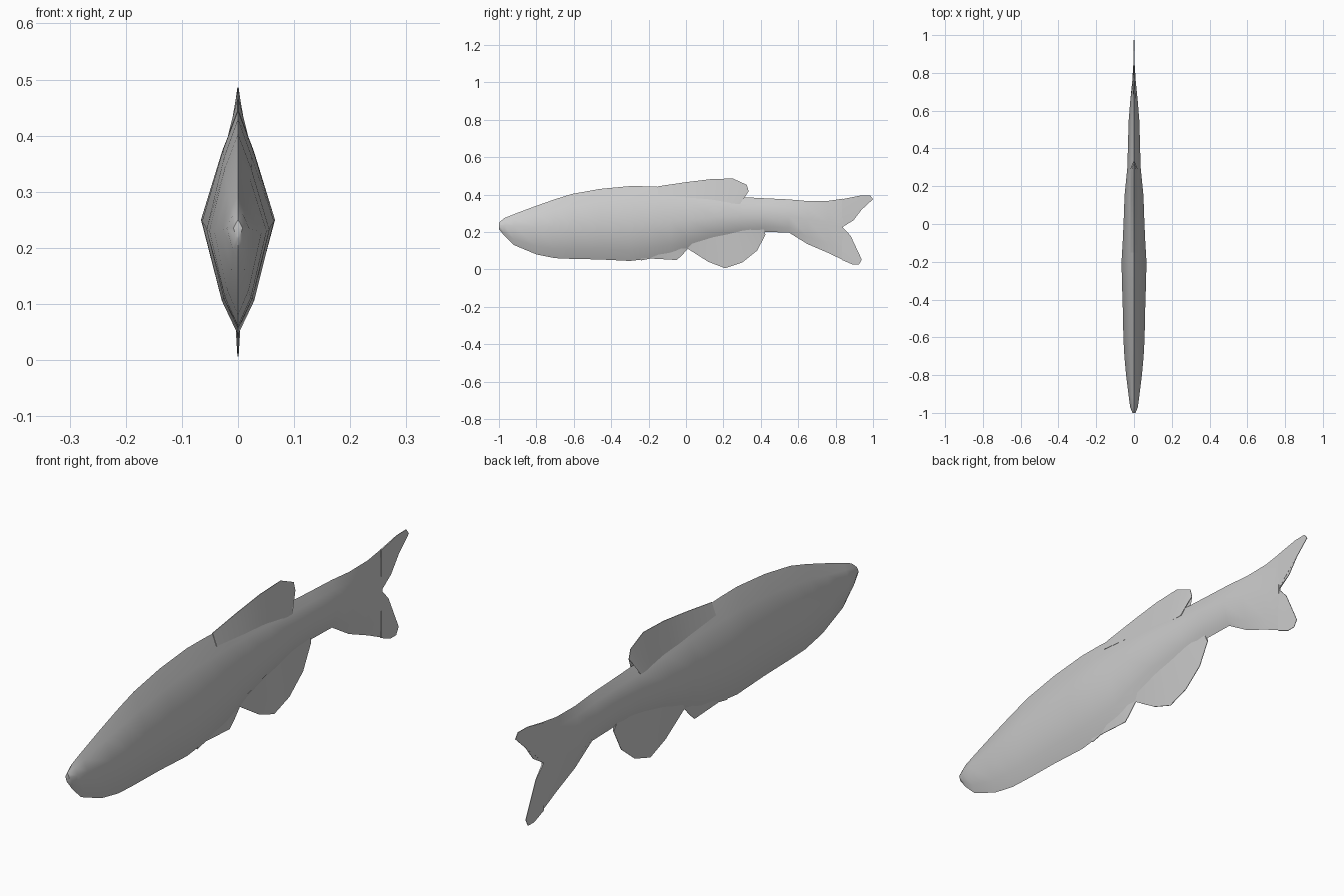
import bpy, bmesh, math

cube = bpy.data.objects.get("Cube")
if cube:
    bpy.data.objects.remove(cube, do_unlink=True)

grey = bpy.data.materials.new("plain grey")
grey.use_nodes = True
grey.diffuse_color = (0.6, 0.6, 0.6, 1)
grey.node_tree.nodes["Principled BSDF"].inputs["Base Color"].default_value = (0.6, 0.6, 0.6, 1)


def finish(name, bm, angle):
    bmesh.ops.recalc_face_normals(bm, faces=bm.faces[:])
    mesh = bpy.data.meshes.new(name)
    bm.to_mesh(mesh)
    bm.free()
    mesh.materials.append(grey)
    ob = bpy.data.objects.new(name, mesh)
    bpy.context.collection.objects.link(ob)
    bpy.ops.object.select_all(action='DESELECT')
    ob.select_set(True)
    bpy.context.view_layer.objects.active = ob
    bpy.ops.object.shade_smooth_by_angle(angle=math.radians(angle))
    return ob


# Body stations: y, belly z, widest z, back z, half width
stations = [
    (-1.0, .215, .235, .25, .008), (-.97, .178, .235, .275, .02),
    (-.92, .13, .232, .295, .027), (-.80, .08, .228, .34, .042),
    (-.70, .06, .23, .375, .051), (-.61, .056, .232, .403, .056),
    (-.46, .053, .24, .43, .059), (-.30, .045, .247, .445, .064),
    (-.20, .056, .25, .444, .066), (-.08, .075, .258, .438, .059),
    (.01, .11, .265, .43, .055), (.15, .155, .278, .41, .05),
    (.30, .185, .29, .386, .035), (.42, .2, .292, .38, .032),
    (.55, .197, .285, .374, .028), (.65, .135, .27, .365, .02),
    (.76, .088, .25, .366, .009), (.84, .05, .228, .378, .004)]


# Eight-sided, almost diamond-shaped rings
def ring(y, low, mid, high, w):
    zu, zl = mid + .64 * (high - mid), mid - .7 * (mid - low)
    return [(0, y, high), (.42 * w, y, zu), (w, y, mid), (.45 * w, y, zl),
            (0, y, low), (-.45 * w, y, zl), (-w, y, mid), (-.42 * w, y, zu)]


bm = bmesh.new()
rings = [[bm.verts.new(p) for p in ring(*s)] for s in stations]
for a, b in zip(rings, rings[1:]):
    for i in range(8):
        j = (i + 1) % 8
        bm.faces.new((a[i], a[j], b[j], b[i]))
bm.faces.new(rings[0])
bm.faces.new(rings[-1])
finish("body", bm, 60)


# Fins: a strip from a thick root inside the body to a thin outer edge
def fin(name, root, edge, root_t, edge_t=.001):
    bm = bmesh.new()
    sides = []
    for s in (1, -1):
        r = [bm.verts.new((s * root_t, y, z)) for y, z in root]
        e = [bm.verts.new((s * edge_t, y, z)) for y, z in edge]
        sides.append(r + e[::-1])
        for i in range(len(r) - 1):
            bm.faces.new((r[i], r[i + 1], e[i + 1], e[i]))
    a, b = sides
    for i in range(len(a)):
        j = (i + 1) % len(a)
        bm.faces.new((a[i], a[j], b[j], b[i]))
    return finish(name, bm, 50)


fin("dorsal_fin",
    [(-.15, .40), (0, .385), (.12, .37), (.22, .355), (.27, .35), (.29, .35), (.295, .355)],
    [(-.15, .444), (0, .466), (.13, .482), (.25, .486), (.325, .452), (.335, .418), (.295, .386)],
    .018)
fin("anal_fin",
    [(.02, .15), (.1, .18), (.18, .2), (.26, .215), (.34, .225), (.41, .235)],
    [(.01, .11), (.12, .04), (.21, .006), (.30, .036), (.38, .1), (.425, .185)],
    .012)
fin("pelvic_fin",
    [(-.24, .08), (-.18, .09), (-.08, .11), (-.03, .125), (.01, .14)],
    [(-.24, .048), (-.19, .058), (-.05, .05), (-.025, .072), (.01, .11)],
    .01)
# Forked tail lobes
fin("tail_upper_lobe",
    [(.835, .375), (.835, .32), (.835, .27), (.835, .225)],
    [(.93, .394), (.985, .395), (1.0, .375), (.94, .32)], .003)
fin("tail_upper_web",
    [(.835, .3), (.835, .225)], [(.94, .32), (.895, .262)], .003)
fin("tail_lower_lobe",
    [(.835, .228), (.835, .17), (.835, .11), (.835, .05)],
    [(.88, .18), (.94, .052), (.925, .026), (.89, .026)], .003)
